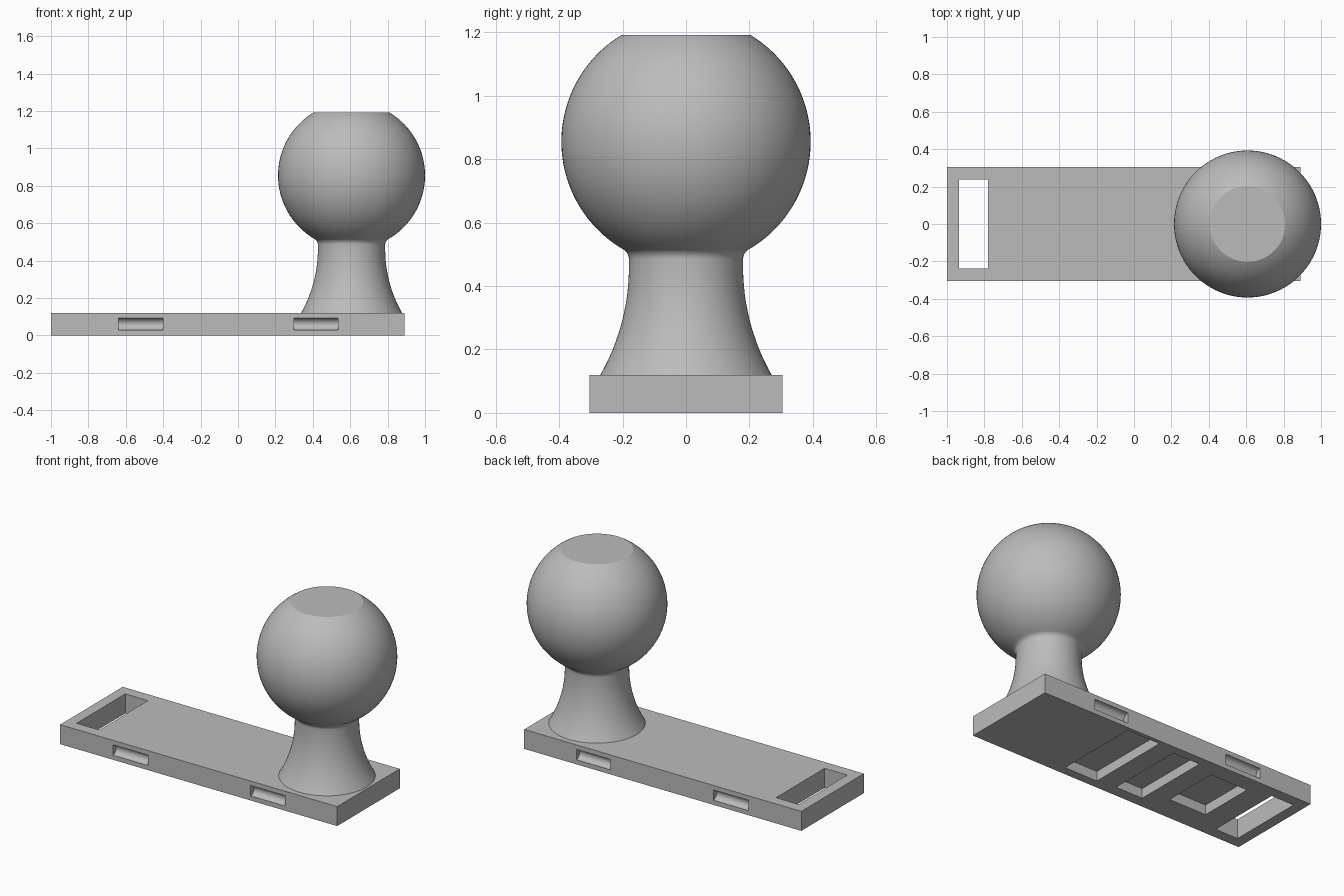
import bpy
import bmesh
from math import sin, cos, pi, sqrt, radians
from mathutils import Matrix

default_cube = bpy.data.objects.get("Cube")
if default_cube:
    bpy.data.objects.remove(default_cube, do_unlink=True)

grey = bpy.data.materials.new("plain grey")
grey.use_nodes = True
grey_colour = (0.5, 0.5, 0.5, 1)
grey.diffuse_color = grey_colour
grey.node_tree.nodes["Principled BSDF"].inputs["Base Color"].default_value = grey_colour


def add_object(name, bm):
    bmesh.ops.recalc_face_normals(bm, faces=bm.faces[:])
    mesh = bpy.data.meshes.new(name)
    bm.to_mesh(mesh)
    bm.free()
    mesh.materials.append(grey)
    obj = bpy.data.objects.new(name, mesh)
    bpy.context.collection.objects.link(obj)
    return obj


def box(name, x, y, z):
    bm = bmesh.new()
    size = Matrix.Diagonal((x[1] - x[0], y[1] - y[0], z[1] - z[0], 1))
    centre = Matrix.Translation((sum(x) / 2, sum(y) / 2, sum(z) / 2))
    bmesh.ops.create_cube(bm, size=1, matrix=centre @ size)
    return add_object(name, bm)


def rod(name, x, y, z, radius):
    # Cylinder lying along x
    bm = bmesh.new()
    place = Matrix.Translation((sum(x) / 2, y, z)) @ Matrix.Rotation(pi / 2, 4, 'Y')
    bmesh.ops.create_cone(bm, cap_ends=True, segments=48, radius1=radius,
                          radius2=radius, depth=x[1] - x[0], matrix=place)
    return add_object(name, bm)


def smooth(obj, angle):
    bpy.ops.object.select_all(action='DESELECT')
    obj.select_set(True)
    bpy.context.view_layer.objects.active = obj
    bpy.ops.object.shade_smooth_by_angle(angle=radians(angle))


# Base plate
THICK, HALF = 0.12, 0.305
plate = box("base_plate", (-1, 0.89), (-HALF, HALF), (0, THICK))

# Strap slot through the plate and three pockets underneath
cutters = [box("strap_slot_cutter", (-0.935, -0.78), (-0.237, 0.237), (-0.1, 0.3))]
pockets = [((0.055, 0.28), (-0.25, 0.28)),
           ((-0.255, -0.07), (-0.235, 0.25)),
           ((-0.635, -0.38), (-0.15, 0.2))]
for x, y in pockets:
    cutters.append(box("pocket_cutter", x, y, (-0.1, 0.06)))

# Rounded grooves in both long edges
for x in ((-0.64, -0.4), (0.3, 0.535)):
    for side in (-1, 1):
        cutters.append(rod("groove_cutter", x, side * HALF, THICK / 2, 0.032))

bpy.context.view_layer.objects.active = plate
for cutter in cutters:
    mod = plate.modifiers.new("cut", 'BOOLEAN')
    mod.operation, mod.solver, mod.object = 'DIFFERENCE', 'EXACT', cutter
    bpy.ops.object.modifier_apply(modifier=mod.name)
    bpy.data.objects.remove(cutter, do_unlink=True)
smooth(plate, 30)

# Ball and flared neck, turned from one profile of (radius, height)
BALL_R, BALL_Z, TOP_Z = 0.393, 0.855, 1.192
NECK_R, NECK_Z, FLARE = 0.18, 0.46, 0.687
profile = []
for i in range(17):
    z = THICK + (NECK_Z - THICK) * i / 16
    profile.append((NECK_R + FLARE - sqrt(FLARE ** 2 - (NECK_Z - z) ** 2), z))

# Small fillet tangent to the neck and the ball
FILLET = 0.035
fillet_r = NECK_R + FILLET
fillet_z = BALL_Z - sqrt((BALL_R + FILLET) ** 2 - fillet_r ** 2)
span = pi / 2 - math_angle if (math_angle := None) else 0
steps = 8
from math import atan2
end = atan2(BALL_Z - fillet_z, -fillet_r)
for i in range(steps + 1):
    a = pi + (end - pi) * i / steps
    profile.append((fillet_r + FILLET * cos(a), fillet_z + FILLET * sin(a)))

# Ball up to the flat top
start = atan2(fillet_z - BALL_Z, fillet_r)
stop = atan2(TOP_Z - BALL_Z, sqrt(BALL_R ** 2 - (TOP_Z - BALL_Z) ** 2))
for i in range(1, 49):
    a = start + (stop - start) * i / 48
    profile.append((BALL_R * cos(a), BALL_Z + BALL_R * sin(a)))
profile.append((0, TOP_Z))

bm = bmesh.new()
verts = [bm.verts.new((r, 0, z)) for r, z in profile]
edges = [bm.edges.new(pair) for pair in zip(verts, verts[1:])]
bmesh.ops.spin(bm, geom=verts + edges, cent=(0, 0, 0), axis=(0, 0, 1),
               angle=2 * pi, steps=96, use_duplicate=False)
bmesh.ops.remove_doubles(bm, verts=bm.verts[:], dist=0.0001)
ball = add_object("ball_and_neck", bm)
ball.location.x = 0.607
smooth(ball, 25)
